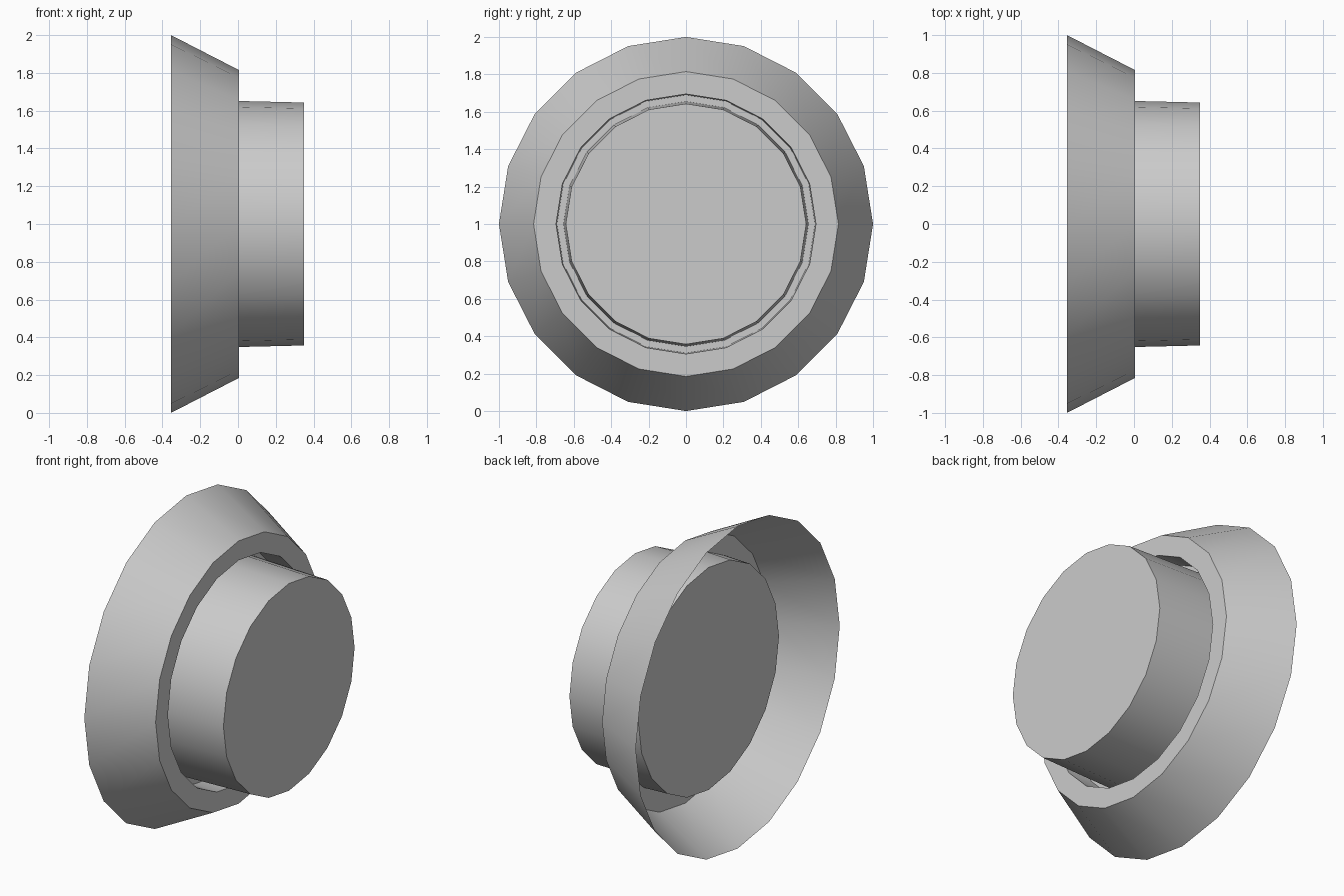
import bpy, bmesh, math

if "Cube" in bpy.data.objects:
    bpy.data.objects.remove(bpy.data.objects["Cube"])

SIDES = 20


def lathe(name, profile, cap):
    """Revolve (x, radius) points about the x axis at z = 1, capping the last ring."""
    bm = bmesh.new()
    rings = []
    for x, r in profile:
        rings.append([bm.verts.new((x, r * math.sin(2 * math.pi * i / SIDES),
                                    1 + r * math.cos(2 * math.pi * i / SIDES)))
                      for i in range(SIDES)])
    for a, b in zip(rings, rings[1:]):
        for i in range(SIDES):
            j = (i + 1) % SIDES
            bm.faces.new((a[i], b[i], b[j], a[j]))
    if cap:
        bm.faces.new(rings[-1])
    bmesh.ops.recalc_face_normals(bm, faces=bm.faces)
    # outside of the shell faces outward / along +x
    cap_face = max(bm.faces, key=lambda f: len(f.verts))
    if cap_face.normal.x < 0:
        bmesh.ops.reverse_faces(bm, faces=bm.faces)
    mesh = bpy.data.meshes.new(name)
    bm.to_mesh(mesh)
    bm.free()
    obj = bpy.data.objects.new(name, mesh)
    bpy.context.collection.objects.link(obj)
    bpy.ops.object.select_all(action='DESELECT')
    obj.select_set(True)
    bpy.context.view_layer.objects.active = obj
    bpy.ops.object.shade_smooth_by_angle(angle=math.radians(30))
    return obj


# Flared shell with flat lip, recessed groove wall and back disc
lathe("flared_rim", [(-0.355, 1.0), (0.005, 0.815), (0.005, 0.695),
                     (-0.155, 0.69)], True)

# Slightly tapered drum standing in the recess
lathe("centre_drum", [(-0.155, 0.655), (0.35, 0.643)], True)
